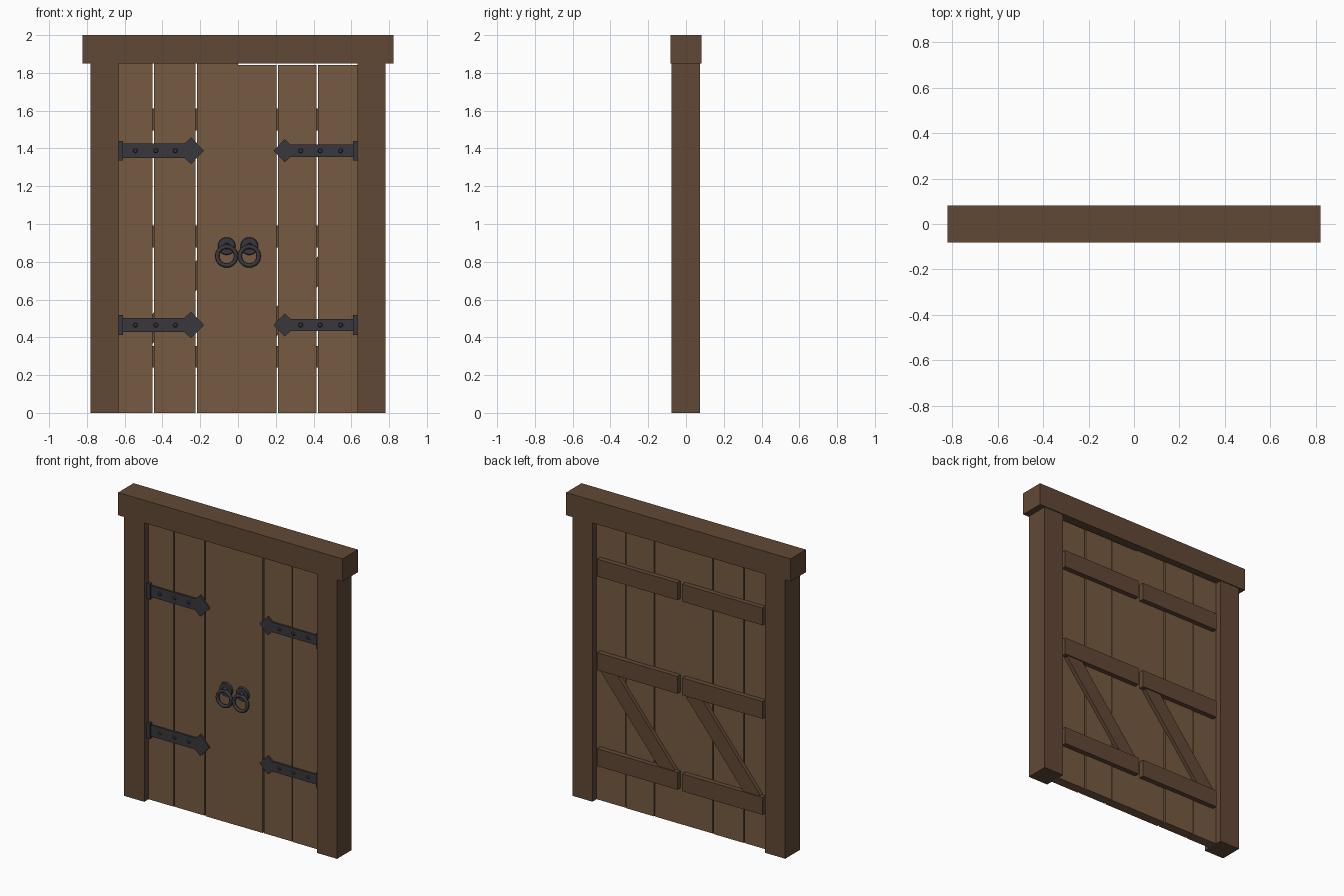
import bpy, bmesh, math
from mathutils import Matrix, Vector

if "Cube" in bpy.data.objects:
    bpy.data.objects.remove(bpy.data.objects["Cube"])


def material(name, rgb):
    m = bpy.data.materials.new(name)
    m.diffuse_color = (*rgb, 1)
    m.use_nodes = True
    m.node_tree.nodes["Principled BSDF"].inputs["Base Color"].default_value = m.diffuse_color
    return m


FRAME = material("dark_wood", (0.12, 0.066, 0.036))
PLANK = material("plank_wood", (0.18, 0.1, 0.052))
IRON = material("iron", (0.04, 0.038, 0.045))


def finish(name, bm, mat):
    bmesh.ops.recalc_face_normals(bm, faces=bm.faces)
    me = bpy.data.meshes.new(name)
    bm.to_mesh(me)
    bm.free()
    me.materials.append(mat)
    ob = bpy.data.objects.new(name, me)
    bpy.context.collection.objects.link(ob)
    return ob


def smooth(ob):
    bpy.ops.object.select_all(action='DESELECT')
    ob.select_set(True)
    bpy.context.view_layer.objects.active = ob
    bpy.ops.object.shade_smooth_by_angle(angle=math.radians(40))


def box(name, x, y, z, mat):
    """Box from (min, max) ranges; x may be given in either order."""
    lo = Vector((min(x), y[0], z[0]))
    hi = Vector((max(x), y[1], z[1]))
    bm = bmesh.new()
    bmesh.ops.create_cube(bm, size=1, matrix=Matrix.Translation((lo + hi) / 2)
                          @ Matrix.Diagonal((*(hi - lo), 1)))
    return finish(name, bm, mat)


def plate(name, points, y0, y1, mat):
    """Outline in x, z extruded from y0 to y1."""
    bm = bmesh.new()
    face = bm.faces.new([bm.verts.new((x, y0, z)) for x, z in points])
    ext = bmesh.ops.extrude_face_region(bm, geom=[face])
    verts = [v for v in ext["geom"] if isinstance(v, bmesh.types.BMVert)]
    bmesh.ops.translate(bm, verts=verts, vec=(0, y1 - y0, 0))
    return finish(name, bm, mat)


def stud(name, x, z, y0, y1, r0, r1, sides):
    """Round boss facing -y, base radius r0 at y0, tip radius r1 at y1."""
    bm = bmesh.new()
    mat = Matrix.Translation((x, (y0 + y1) / 2, z)) @ Matrix.Rotation(math.pi / 2, 4, 'X')
    bmesh.ops.create_cone(bm, cap_ends=True, segments=sides, radius1=r0, radius2=r1,
                          depth=abs(y1 - y0), matrix=mat)
    smooth(finish(name, bm, IRON))


# Frame
for side, s in (("left", -1), ("right", 1)):
    box(f"{side}_post", (s * 0.633, s * 0.78), (-0.077, 0.075), (0, 1.85), FRAME)
box("lintel", (-0.822, 0.822), (-0.081, 0.081), (1.85, 2), FRAME)

# Planks of the two leaves
seams = {"left": (-0.64, -0.448, -0.22, 0.0), "right": (0.0, 0.207, 0.419, 0.635)}
for side, xs in seams.items():
    top = 1.85 if side == "left" else 1.843
    for i in range(3):
        a = xs[i] + (0.004 if xs[i] != 0 and i else 0)
        b = xs[i + 1] - (0.004 if xs[i + 1] != 0 and i < 2 else 0)
        d = (0, 0.002, -0.001)[i]
        box(f"{side}_plank_{i + 1}", (a, b), (-0.032 + d, 0.032 + d), (0, top), PLANK)

# Back battens and diagonal braces
d = Vector((0.634, 0.773))
n = Vector((0.773, -0.634))
for side, s in (("left", -1), ("right", 1)):
    for i, z in enumerate((0.24, 0.876, 1.496)):
        box(f"{side}_batten_{i + 1}", (s * 0.018, s * 0.607), (0.028, 0.065), (z, z + 0.115), FRAME)
    c = Vector((s * 0.3125, 0.615))
    corners = [c + d * 0.37 * u + n * 0.05 * v for u, v in ((-1, -1), (1, -1), (1, 1), (-1, 1))]
    plate(f"{side}_brace", corners, 0.028, 0.058, FRAME)

# Strap hinges with pointed heads
for side, s, k, tip in (("left", -1, 1.1, 0.18), ("right", 1, 0.95, 0.188)):
    neck, wide = tip + 0.095 * k, tip + 0.062 * k
    h, w = 0.034 * k, 0.064 * k
    for row, z in (("lower", 0.465), ("upper", 1.388)):
        half = [(0.63, h), (neck, h), (wide, w)]
        outline = ([(s * x, z + q) for x, q in half] + [(s * tip, z)]
                   + [(s * x, z - q) for x, q in reversed(half)])
        plate(f"{side}_{row}_strap", outline, -0.028, -0.043, IRON)
        box(f"{side}_{row}_knuckle", (s * 0.609, s * 0.635), (-0.052, -0.028),
            (z - 0.052, z + 0.052), IRON)
        for i, x in enumerate((0.332, 0.435, 0.543)):
            stud(f"{side}_{row}_bolt_{i + 1}", s * x, z, -0.04, -0.05, 0.014, 0.009, 10)

# Ring pulls
for side, s in (("left", -1), ("right", 1)):
    x = s * 0.06
    stud(f"{side}_rosette", x, 0.883, -0.028, -0.046, 0.048, 0.044, 24)
    stud(f"{side}_ring_boss", x, 0.883, -0.044, -0.064, 0.018, 0.013, 12)
    bpy.ops.mesh.primitive_torus_add(major_radius=0.05, minor_radius=0.011, major_segments=28,
                                     minor_segments=10, location=(x, -0.058, 0.83),
                                     rotation=(math.pi / 2, 0, 0))
    ring = bpy.context.object
    ring.name = f"{side}_ring"
    ring.data.materials.append(IRON)
    smooth(ring)
